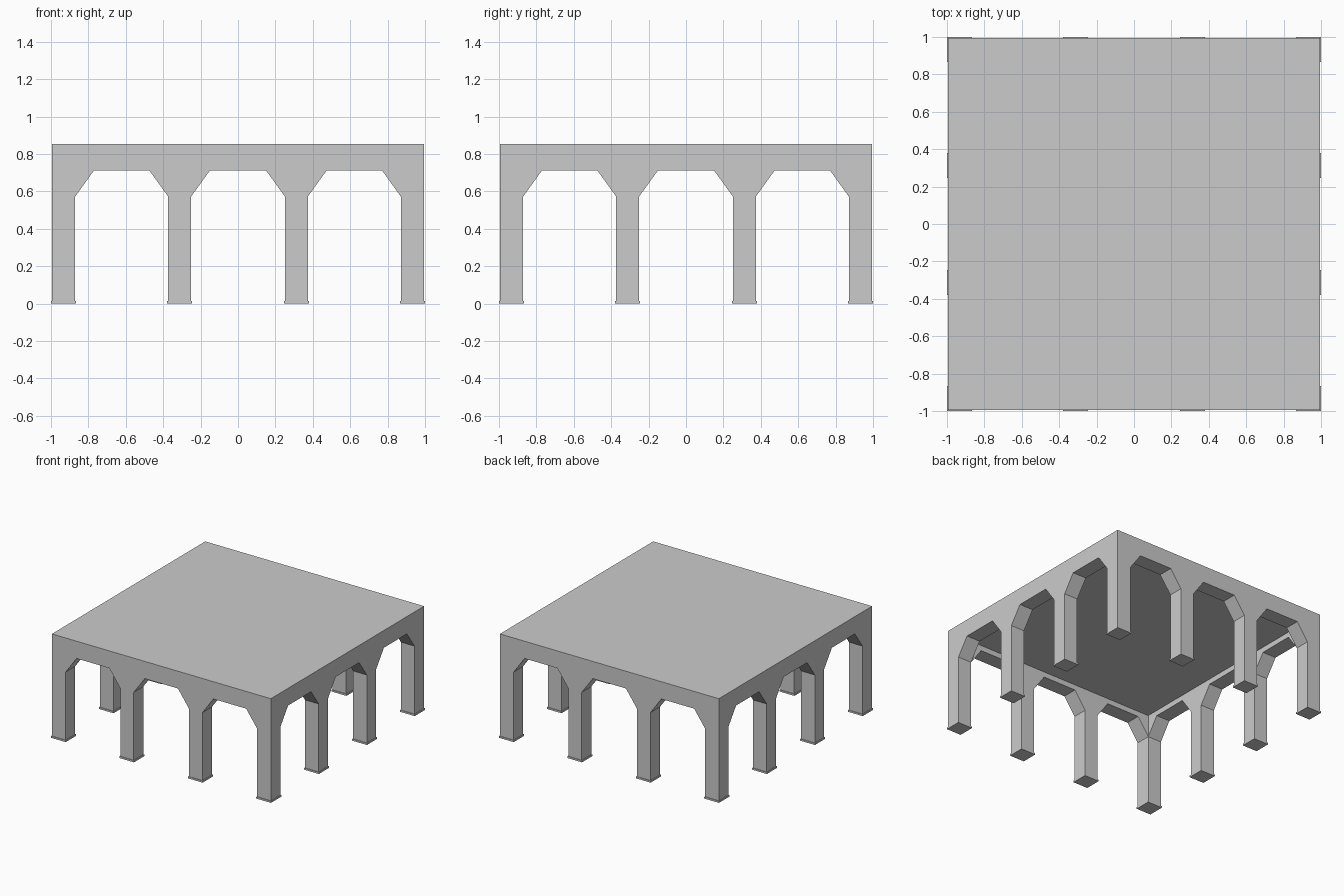
import bpy, bmesh
from mathutils import Matrix
from math import pi

if "Cube" in bpy.data.objects:
    bpy.data.objects.remove(bpy.data.objects["Cube"])

W = 0.995        # half width of the outer wall faces
IN = 0.871       # inner side of the pillars and walls
TOP, CEILING, CROWN, SPRING = 0.853, 0.755, 0.711, 0.572
SPLAY = 0.1      # horizontal run of the arch corners
OPENINGS = [(-IN, -0.373), (-0.251, 0.251), (0.373, IN)]


def make_object(name, bm):
    mesh = bpy.data.meshes.new(name)
    bm.to_mesh(mesh)
    bm.free()
    obj = bpy.data.objects.new(name, mesh)
    bpy.context.collection.objects.link(obj)
    return obj


def add_face(bm, points):
    bm.faces.new([bm.verts.new(p) for p in points])


def arch_path(x0, x1):
    return [(x0, 0), (x0, SPRING), (x0 + SPLAY, CROWN),
            (x1 - SPLAY, CROWN), (x1, SPRING), (x1, 0)]


# Arcade wall: outer panel, arch soffits and inner panel
def arcade(name, angle):
    bm = bmesh.new()
    path = []
    for x0, x1 in OPENINGS:
        arch = arch_path(x0, x1)
        path += arch
        for (ax, az), (bx, bz) in zip(arch, arch[1:]):
            add_face(bm, [(ax, -W, az), (ax, -IN, az), (bx, -IN, bz), (bx, -W, bz)])
    outer = [(-W, 0)] + path + [(W, 0), (W, TOP), (-W, TOP)]
    inner = path[1:-1] + [(IN, CEILING), (-IN, CEILING)]
    add_face(bm, [(x, -W, z) for x, z in outer])
    add_face(bm, [(x, -IN, z) for x, z in reversed(inner)])
    bmesh.ops.remove_doubles(bm, verts=bm.verts, dist=1e-4)
    bm.transform(Matrix.Rotation(angle, 4, 'Z'))
    make_object(name, bm)


for i, side in enumerate(["front", "right", "back", "left"]):
    arcade(side + "_arcade", i * pi / 2)

# Flat roof and the ceiling below it
for name, half, z, turn in [("roof", W, TOP, 1), ("ceiling", IN, CEILING, -1)]:
    bm = bmesh.new()
    add_face(bm, [(-half, -half, z), (half, -half, z), (half, half, z), (-half, half, z)][::turn])
    make_object(name, bm)

# Pillar feet around the perimeter
FOOT, FOOT_H = 0.134, 0.014
spots = [-0.933, -0.312, 0.312, 0.933]
for x in spots:
    for y in spots:
        if max(abs(x), abs(y)) > 0.9:
            bm = bmesh.new()
            bmesh.ops.create_cube(bm, size=1, matrix=Matrix.Translation((x, y, FOOT_H / 2))
                                  @ Matrix.Diagonal((FOOT, FOOT, FOOT_H, 1)))
            make_object("pillar_foot", bm)
